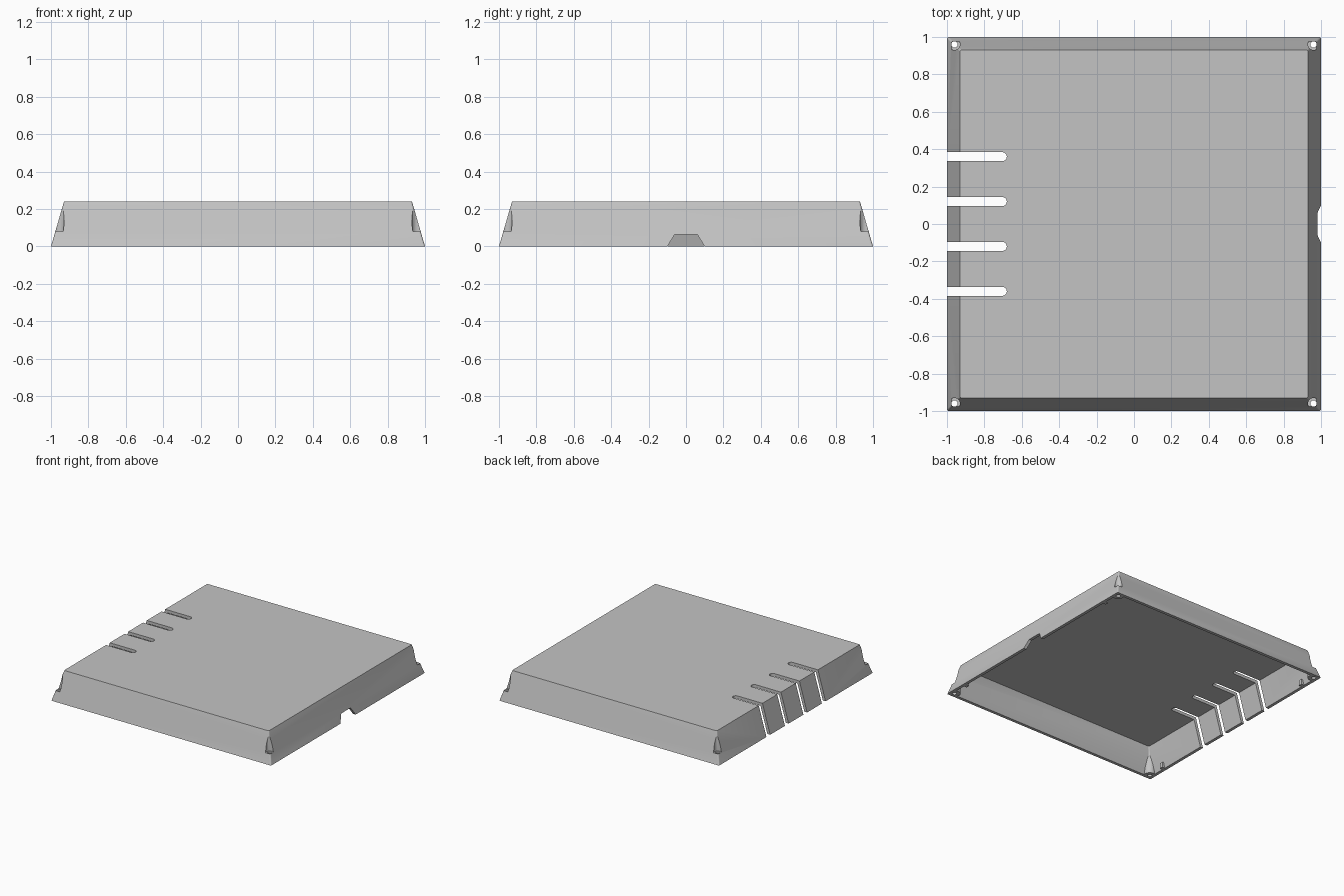
import bpy
import bmesh
from math import cos, sin, pi, radians

HEIGHT, TAPER, WALL = 0.24, 0.29, 0.025

default = bpy.data.objects.get("Cube")
if default:
    bpy.data.objects.remove(default, do_unlink=True)

grey = bpy.data.materials.new("plain grey")
grey.use_nodes = True
grey.diffuse_color = (0.55, 0.55, 0.55, 1)
grey.node_tree.nodes["Principled BSDF"].inputs["Base Color"].default_value = (0.55, 0.55, 0.55, 1)


def loft(name, lower, upper):
    """Solid between two matching outlines of 3D points."""
    bm = bmesh.new()
    a = [bm.verts.new(p) for p in lower]
    b = [bm.verts.new(p) for p in upper]
    bm.faces.new(a)
    bm.faces.new(b)
    n = len(a)
    for i in range(n):
        j = (i + 1) % n
        bm.faces.new((a[i], a[j], b[j], b[i]))
    bmesh.ops.recalc_face_normals(bm, faces=bm.faces)
    mesh = bpy.data.meshes.new(name)
    bm.to_mesh(mesh)
    bm.free()
    mesh.materials.append(grey)
    obj = bpy.data.objects.new(name, mesh)
    bpy.context.collection.objects.link(obj)
    return obj


def prism(name, outline, z0, z1):
    return loft(name, [(x, y, z0) for x, y in outline], [(x, y, z1) for x, y in outline])


def arc(cx, cy, r, start, end, steps):
    return [(cx + r * cos(start + (end - start) * i / steps),
             cy + r * sin(start + (end - start) * i / steps)) for i in range(steps + 1)]


def cylinder(name, x, y, r, z0, z1):
    return prism(name, arc(x, y, r, 0, 2 * pi, 32)[:-1], z0, z1)


def box(name, x0, x1, y0, y1, z0, z1):
    return prism(name, [(x0, y0), (x1, y0), (x1, y1), (x0, y1)], z0, z1)


def frustum(name, inset, z0, z1, r):
    """Tapered square block with slightly rounded upright edges."""
    def ring(z):
        h = 1 - inset - TAPER * z
        pts = []
        for k, (sx, sy) in enumerate([(1, 1), (-1, 1), (-1, -1), (1, -1)]):
            pts += arc(sx * (h - r), sy * (h - r), r, k * pi / 2, (k + 1) * pi / 2, 4)
        return [(x, y, z) for x, y in pts]
    return loft(name, ring(z0), ring(z1))


def cut(target, cutters):
    """Subtract the cutters, bake the result and delete them."""
    for c in cutters:
        c.hide_render = True
        m = target.modifiers.new("cut", 'BOOLEAN')
        m.operation, m.solver, m.object = 'DIFFERENCE', 'EXACT', c
    graph = bpy.context.evaluated_depsgraph_get()
    mesh = bpy.data.meshes.new_from_object(target.evaluated_get(graph))
    target.modifiers.clear()
    target.data = mesh
    for c in cutters:
        bpy.data.objects.remove(c, do_unlink=True)


corners = [(x, y) for x in (-0.96, 0.96) for y in (-0.96, 0.96)]

# Cavity, leaving corner screw bosses and small side tabs standing
cavity = frustum("cavity", WALL, -0.05, HEIGHT - WALL, 0.008)
keep = [cylinder("boss", x, y, 0.045, -0.2, 0.4) for x, y in corners]
keep += [box("tab", s * 0.985 - 0.035, s * 0.985 + 0.035, y - 0.015, y + 0.015, -0.2, 0.045)
         for s in (-1, 1) for y in (-0.815, 0.815)]
cut(cavity, keep)

# Cover shell
cover = frustum("tapered_cover", 0, 0, HEIGHT, 0.01)
cutters = [cavity]

# Screw holes and their head recesses
for x, y in corners:
    cutters.append(cylinder("screw_hole", x, y, 0.017, -0.1, 0.1))
    cutters.append(cylinder("screw_recess", x, y, 0.03, 0.08, 0.4))

# Four round-ended slots through the top and one side wall
for y in (-0.36, -0.12, 0.12, 0.36):
    end = arc(-0.704, y, 0.024, -pi / 2, pi / 2, 12)
    cutters.append(prism("slot", [(-1.2, y - 0.024)] + end + [(-1.2, y + 0.024)], -0.1, 0.4))

# Trapezoid cable notch in the opposite wall
profile = [(-0.13, -0.05), (0.13, -0.05), (0.06, 0.065), (-0.06, 0.065)]
cutters.append(loft("notch", [(0.9, y, z) for y, z in profile], [(1.1, y, z) for y, z in profile]))
cut(cover, cutters)

# Smooth the round walls, keep the edges sharp
bpy.ops.object.select_all(action='DESELECT')
cover.select_set(True)
bpy.context.view_layer.objects.active = cover
bpy.ops.object.shade_smooth_by_angle(angle=radians(30))
